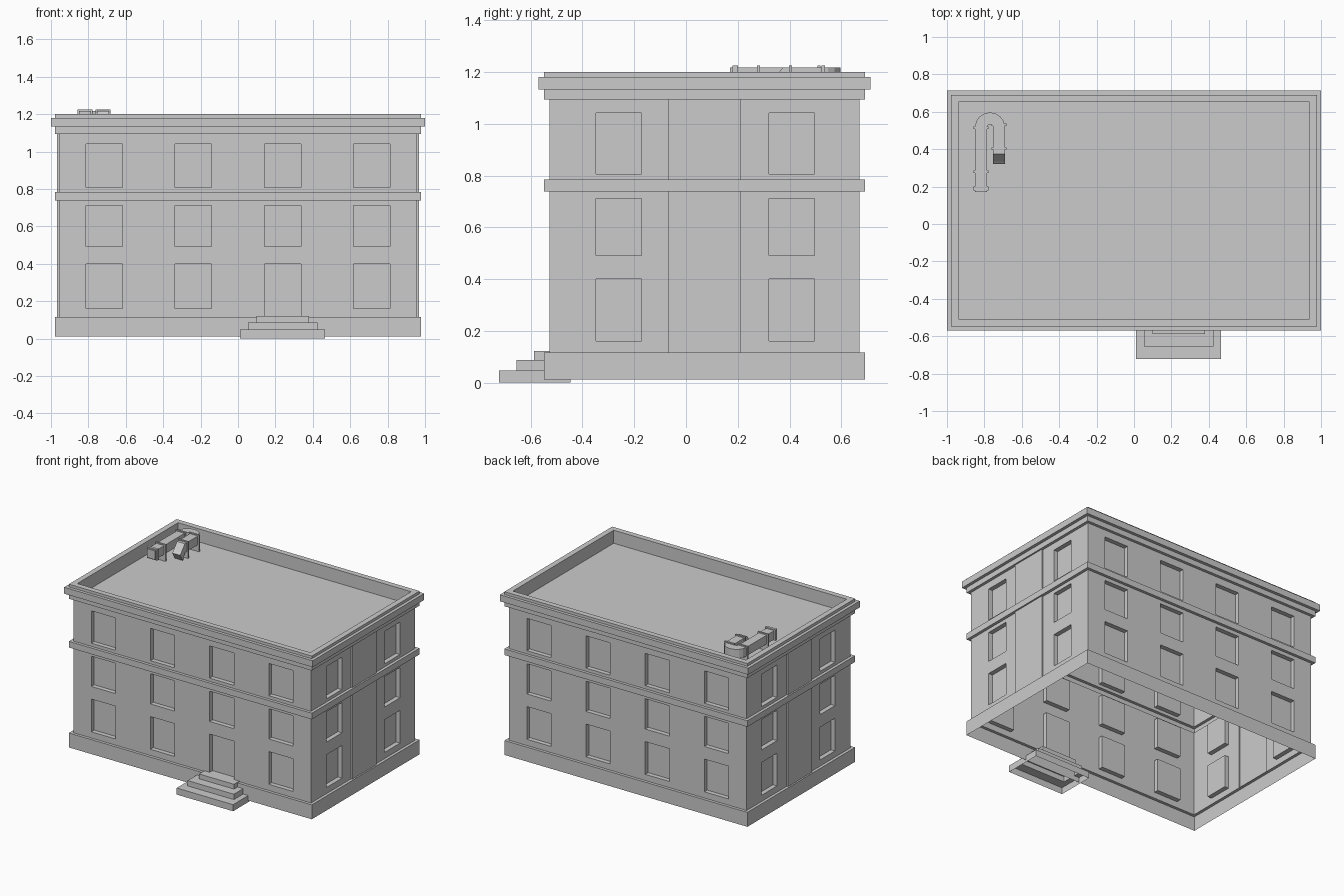
import bpy, bmesh
from math import pi, sin, cos
from mathutils import Vector

if "Cube" in bpy.data.objects:
    bpy.data.objects.remove(bpy.data.objects["Cube"])

HX, HY, CY = 0.957, 0.5985, 0.0715      # wall half sizes and y centre


def finish(bm, name):
    bmesh.ops.remove_doubles(bm, verts=bm.verts, dist=1e-5)
    me = bpy.data.meshes.new(name)
    bm.to_mesh(me)
    bm.free()
    ob = bpy.data.objects.new(name, me)
    bpy.context.collection.objects.link(ob)
    return ob


def loft(bm, rings, cap_start=False, cap_end=False):
    vs = [[bm.verts.new(p) for p in r] for r in rings]
    n = len(rings[0])
    for a, b in zip(vs, vs[1:]):
        for i in range(n):
            j = (i + 1) % n
            bm.faces.new((a[i], a[j], b[j], b[i]))
    if cap_start:
        bm.faces.new(vs[0][::-1])
    if cap_end:
        bm.faces.new(vs[-1])


def rect(x0, x1, y0, y1, z):
    return [(x0, y0, z), (x1, y0, z), (x1, y1, z), (x0, y1, z)]


def band(name, profile, cap=False):
    """Profile of (offset from wall, height) swept round the building."""
    bm = bmesh.new()
    loft(bm, [rect(-HX - o, HX + o, CY - HY - o, CY + HY + o, z) for o, z in profile], cap_end=cap)
    finish(bm, name)


def wall(bm, origin, right, normal, u_range, z_range, panels):
    """Flat wall whose rectangles (u0, u1, z0, z1, depth) are pushed in or out."""
    panels = [p for p in panels if p[2] >= z_range[0] and p[3] <= z_range[1]]
    us = sorted(set(u_range) | {u for p in panels for u in p[:2]})
    zs = sorted(set(z_range) | {z for p in panels for z in p[2:4]})

    def depth(i, k):
        u, z = (us[i] + us[i + 1]) / 2, (zs[k] + zs[k + 1]) / 2
        return next((p[4] for p in panels if p[0] < u < p[1] and p[2] < z < p[3]), 0)

    def quad(*pts):
        bm.faces.new([bm.verts.new(origin + right * u + Vector((0, 0, z)) - normal * d)
                      for u, z, d in pts])

    for i in range(len(us) - 1):
        for k in range(len(zs) - 1):
            u0, u1, z0, z1, d = us[i], us[i + 1], zs[k], zs[k + 1], depth(i, k)
            quad((u0, z0, d), (u1, z0, d), (u1, z1, d), (u0, z1, d))
            if i + 2 < len(us) and depth(i + 1, k) != d:
                e = depth(i + 1, k)
                quad((u1, z0, d), (u1, z0, e), (u1, z1, e), (u1, z1, d))
            if k + 2 < len(zs) and depth(i, k + 1) != d:
                e = depth(i, k + 1)
                quad((u0, z1, d), (u1, z1, d), (u1, z1, e), (u0, z1, e))


# Walls with recessed windows, front door and raised side pilasters
REC = 0.033
rows = [(0.162, 0.40), (0.492, 0.712), (0.807, 1.042)]
storeys = [(0.117, 0.739), (0.784, 1.094)]
cols = [(-0.812, -0.617), (-0.336, -0.141), (0.141, 0.336), (0.617, 0.812)]
side_cols = [(-0.347, -0.172), (0.32, 0.496)]

back = [(*c, *r, REC) for c in cols for r in rows]
front = [(*c, *r, REC) for c in cols for r in rows if (c, r) != (cols[2], rows[0])]
front.append((*cols[2], 0.117, 0.40, REC))
side = [(*c, *r, REC) for c in side_cols for r in rows]
side += [(-0.067, 0.21, *s, -0.01) for s in storeys]
mirrored = [(-b, -a, *rest) for a, b, *rest in side]

X, Y = Vector((1, 0, 0)), Vector((0, 1, 0))
y0, y1 = CY - HY, CY + HY
for name, org, right, nrm, ur, pan in [
        ("front_wall", Y * y0, X, -Y, (-HX, HX), front),
        ("back_wall", Y * y1, -X, Y, (-HX, HX), back),
        ("right_wall", X * HX, Y, X, (y0, y1), side),
        ("left_wall", -X * HX, -Y, -X, (-y1, -y0), mirrored)]:
    bm = bmesh.new()
    for s in storeys:
        wall(bm, org, right, nrm, ur, s, pan)
    finish(bm, name)

# Plinth, storey band, cornice with parapet and sunken roof
band("plinth", [(0.021, 0.012), (0.021, 0.117), (0, 0.117)])
band("storey_band", [(0, 0.739), (0.021, 0.739), (0.021, 0.784), (0, 0.784)])
band("cornice_and_roof", [(0, 1.094), (0.021, 1.094), (0.021, 1.133), (0.043, 1.133),
                          (0.043, 1.18), (0.021, 1.18), (0.021, 1.2), (-0.019, 1.2),
                          (-0.019, 1.105)], cap=True)

# Entrance steps, open underneath
bm = bmesh.new()
s1, s2, s3 = (0.012, 0.466, -0.722, -0.447), (0.053, 0.425, -0.654, -0.47), (0.098, 0.38, -0.588, -0.48)
loft(bm, [rect(*s1, 0), rect(*s1, 0.048), rect(*s2, 0.048), rect(*s2, 0.087),
          rect(*s3, 0.087), rect(*s3, 0.122)], cap_end=True)
finish(bm, "entrance_steps")

# Roof duct: straight leg, U-turn, second leg with downturned mouth
TOP, BOT, W = 1.218, 1.154, 0.032
DX, DY, R = -0.77, 0.517, 0.048


def section(x, y, nx, ny):
    a, b = (x - nx * W, y - ny * W), (x + nx * W, y + ny * W)
    return [(*a, BOT), (*b, BOT), (*b, TOP), (*a, TOP)]


rings = [section(DX - R, 0.17, 1, 0)]
for i in range(9):
    t = pi - pi * i / 8
    rings.append(section(DX + R * cos(t), DY + R * sin(t), -cos(t), -sin(t)))
rings.append(section(DX + R, 0.375, -1, 0))
xa, xb = DX + R + W, DX + R - W
rings.append([(xa, 0.355, 1.11), (xb, 0.355, 1.11), (xb, 0.335, 1.17), (xa, 0.335, 1.17)])
rings.append([(xa, 0.35, 1.106), (xb, 0.35, 1.106), (xb, 0.32, 1.155), (xa, 0.32, 1.155)])
bm = bmesh.new()
loft(bm, rings, True, True)
bmesh.ops.recalc_face_normals(bm, faces=bm.faces)
finish(bm, "roof_duct")

# Duct flanges and support brackets standing on the roof
for k, (x, y, t, low) in enumerate([(-1, 0.19, 0.01, 1.146), (-1, 0.28, 0.006, 1.105),
                                    (-1, 0.514, 0.006, 1.105), (1, 0.53, 0.006, 1.105),
                                    (1, 0.403, 0.006, 1.105)]):
    x = DX + R * x
    bm = bmesh.new()
    r = (x - 0.041, x + 0.041, y - t, y + t)
    loft(bm, [rect(*r, low), rect(*r, 1.226)], True, True)
    finish(bm, f"duct_bracket_{k + 1}")
